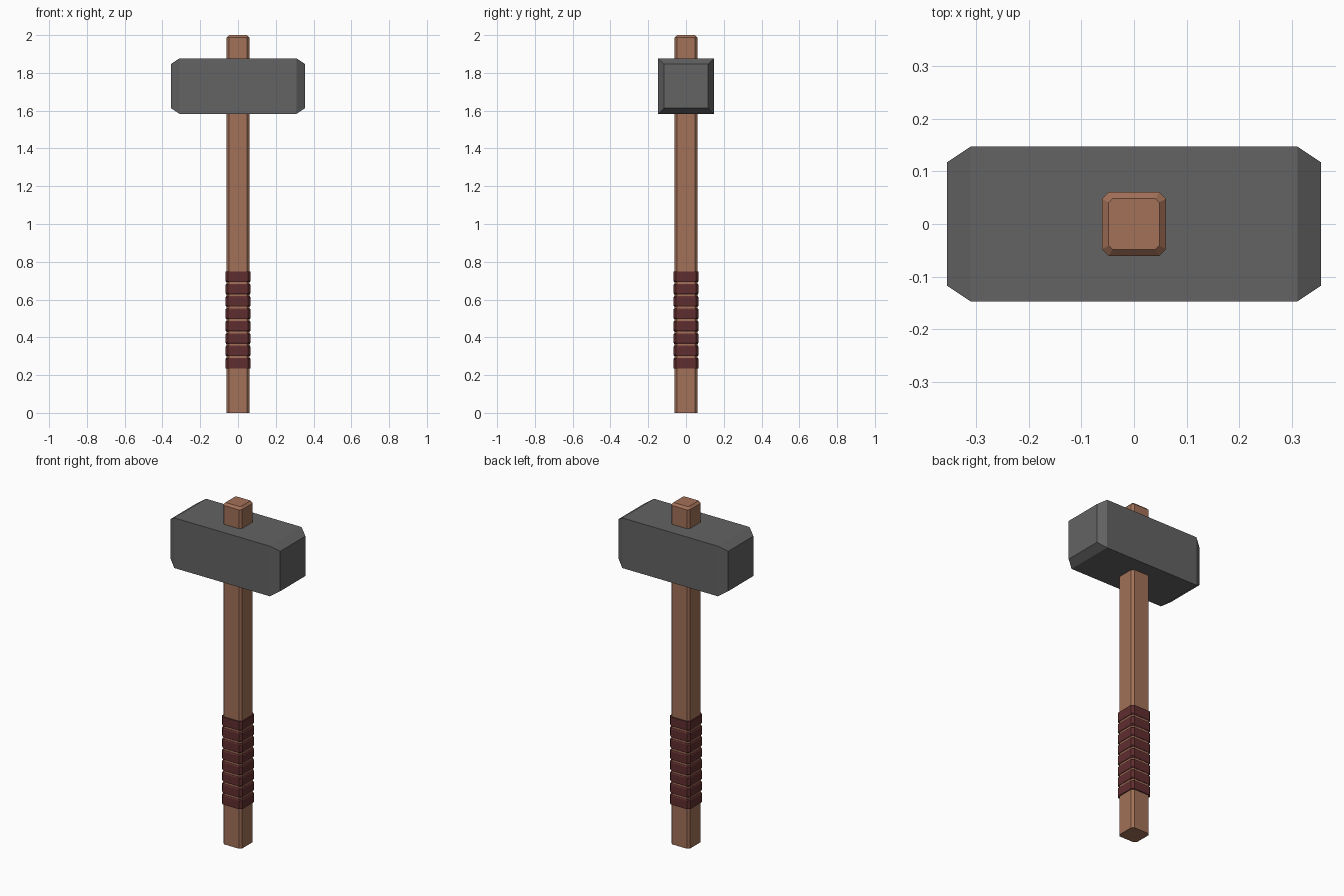
import bpy, bmesh
from mathutils import Vector

if "Cube" in bpy.data.objects:
    bpy.data.objects.remove(bpy.data.objects["Cube"])


def material(name, color):
    m = bpy.data.materials.new(name)
    m.diffuse_color = (*color, 1)
    m.use_nodes = True
    m.node_tree.nodes["Principled BSDF"].inputs["Base Color"].default_value = m.diffuse_color
    return m


wood = material("brown wood", (0.36, 0.165, 0.098))
metal = material("dark grey metal", (0.125, 0.125, 0.125))
leather = material("dark red leather", (0.115, 0.027, 0.028))


def section(h, c):
    """Square of half width h with corners cut by c."""
    if c == 0:
        return [(h, -h), (h, h), (-h, h), (-h, -h)]
    k = h - c
    return [(h, -k), (h, k), (k, h), (-k, h), (-h, k), (-h, -k), (-k, -h), (k, -h)]


def loft(name, rings, mat, place=lambda u, v, w: (u, v, w)):
    """Skin rings of (position, half width, corner cut) and cap both ends."""
    bm = bmesh.new()
    loops = [[bm.verts.new(Vector(place(u, v, w))) for u, v in section(h, c)]
             for w, h, c in rings]
    n = len(loops[0])
    for a, b in zip(loops, loops[1:]):
        for i in range(n):
            j = (i + 1) % n
            bm.faces.new((a[i], a[j], b[j], b[i]))
    bm.faces.new(loops[0][::-1])
    bm.faces.new(loops[-1])
    bmesh.ops.recalc_face_normals(bm, faces=bm.faces)
    me = bpy.data.meshes.new(name)
    bm.to_mesh(me)
    bm.free()
    me.materials.append(mat)
    ob = bpy.data.objects.new(name, me)
    bpy.context.collection.objects.link(ob)
    return ob


# Handle: square shaft with cut corners and a bevelled top
loft("handle", [(0, 0.061, 0.013), (1.987, 0.061, 0.013), (2.0, 0.048, 0.007)], wood)

# Head: block along x with chamfered striking faces
loft("hammer_head",
     [(-0.355, 0.117, 0), (-0.31, 0.147, 0), (0.31, 0.147, 0), (0.355, 0.117, 0)],
     metal, lambda u, v, w: (w, u, 1.73 + v))

# Grip: eight wrapped bands, edges softened at the grooves between them
COUNT, PITCH, HEIGHT, BOTTOM, SOFT = 8, 0.0655, 0.055, 0.235, 0.006
for i in range(COUNT):
    z0 = BOTTOM + i * PITCH
    z1 = z0 + HEIGHT
    rings = [(z0 + SOFT, 0.067, 0.014), (z1 - SOFT, 0.067, 0.014)]
    rings.insert(0, (z0, 0.067 if i == 0 else 0.063, 0.014))
    rings.append((z1, 0.067 if i == COUNT - 1 else 0.063, 0.014))
    loft(f"grip_band_{i + 1}", rings, leather)
